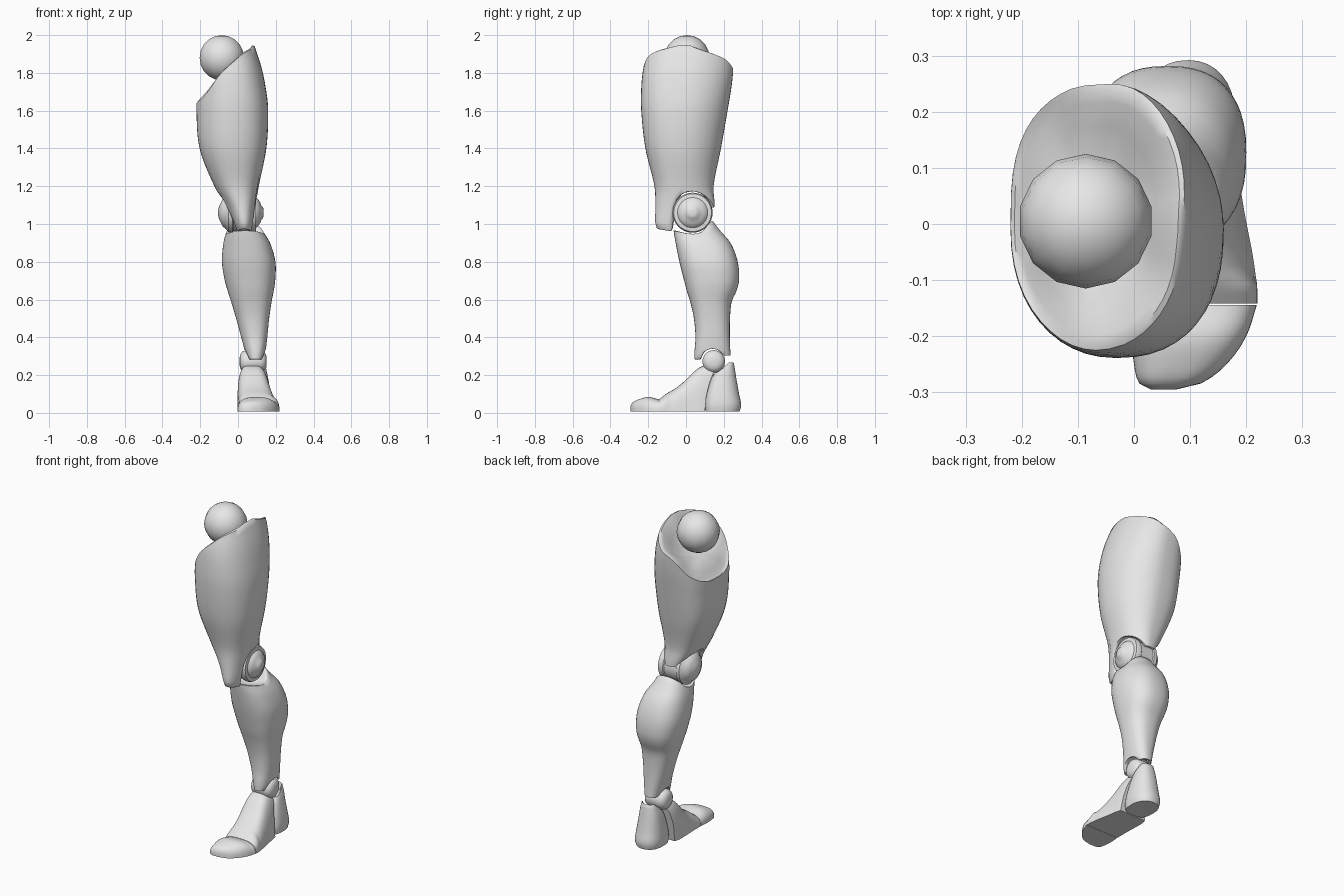
import bpy, bmesh, math
from math import cos, sin, pi, sqrt

if "Cube" in bpy.data.objects:
    bpy.data.objects.remove(bpy.data.objects["Cube"])

grey = bpy.data.materials.new("light grey")
grey.diffuse_color = (0.8, 0.8, 0.8, 1)
grey.use_nodes = True
grey.node_tree.nodes["Principled BSDF"].inputs["Base Color"].default_value = grey.diffuse_color


def finish(name, bm, angle=50):
    bmesh.ops.recalc_face_normals(bm, faces=bm.faces)
    me = bpy.data.meshes.new(name)
    bm.to_mesh(me)
    bm.free()
    me.materials.append(grey)
    ob = bpy.data.objects.new(name, me)
    bpy.context.collection.objects.link(ob)
    bpy.ops.object.select_all(action='DESELECT')
    ob.select_set(True)
    bpy.context.view_layer.objects.active = ob
    bpy.ops.object.shade_smooth_by_angle(angle=math.radians(angle))
    return ob


def interp(table, u):
    """Smooth lookup in rows (u, a, b, ...) sorted by u."""
    n = len(table)
    u = min(max(u, table[0][0]), table[-1][0])
    i = 0
    while i < n - 2 and u > table[i + 1][0]:
        i += 1
    p, q = table[i], table[i + 1]
    o, r = table[max(i - 1, 0)], table[min(i + 2, n - 1)]
    h = q[0] - p[0]
    t = (u - p[0]) / h
    out = []
    for k in range(1, len(p)):
        mp = (q[k] - o[k]) / (q[0] - o[0]) * h
        mq = (r[k] - p[k]) / (r[0] - p[0]) * h
        out.append((2*t**3 - 3*t*t + 1)*p[k] + (t**3 - 2*t*t + t)*mp
                   + (3*t*t - 2*t**3)*q[k] + (t**3 - t*t)*mq)
    return out


def power(v, e):
    return math.copysign(abs(v) ** e, v)


def skin(bm, rings):
    for a, b in zip(rings, rings[1:]):
        n = len(a)
        for i in range(n):
            j = (i + 1) % n
            bm.faces.new((a[i], a[j], b[j], b[i]))


DEEP = ((.06, -.03), (.13, .04), (.22, .3), (.5, .75), (.8, .97))
SHALLOW = ((.05, -.02), (.13, .07), (.3, .38), (.5, .72), (.8, .97))


def shell(name, table, low, high, low_ref, high_ref, low_cap, high_cap,
          corners, segs=48, steps=28, high_dish=DEEP):
    """Upright limb shell with shaped lower and upper rims, dished at both ends.
    Table rows are z, x0, x1, y0, y1; caps are (x, y, z) of the dish centre;
    corners are the roundness of back right, back left, front left, front right."""
    def at(z, a):
        x0, x1, y0, y1 = interp(table, z)
        e = corners[int(a / (pi/2) + 1e-6) % 4]
        return ((x0+x1)/2 + (x1-x0)/2*power(cos(a), e),
                (y0+y1)/2 + (y1-y0)/2*power(sin(a), e), z)
    angles = [2*pi*i/segs for i in range(segs)]
    lo = [low(*at(low_ref, a)[:2]) for a in angles]
    hi = [high(*at(high_ref, a)[:2]) for a in angles]
    body = [[at(l + (h-l)*k/steps, a) for a, l, h in zip(angles, lo, hi)]
            for k in range(steps + 1)]

    def dish(rim, c, profile):
        return [[(p[0]+(c[0]-p[0])*t, p[1]+(c[1]-p[1])*t, p[2]+(c[2]-p[2])*w)
                 for p in rim] for t, w in profile]
    rings = dish(body[0], low_cap, DEEP)[::-1] + body + dish(body[-1], high_cap, high_dish)
    bm = bmesh.new()
    vr = [[bm.verts.new(p) for p in ring] for ring in rings]
    skin(bm, vr)
    bm.faces.new(vr[0])
    bm.faces.new(vr[-1])
    return finish(name, bm)


def foot_part(name, table, e0=0.75, e1=0.75, steps=14, segs=24, base=0.008):
    """Flat-soled loft along y; rows are y, x0, x1, height, backward lean.
    Roundness runs from e0 at the front to e1 at the back."""
    bm = bmesh.new()
    rings = []
    y_a, y_b = table[0][0], table[-1][0]
    for k in range(steps + 1):
        y = y_a + (y_b - y_a)*k/steps
        e = e0 + (e1 - e0)*k/steps
        x0, x1, h, lean = interp(table, y)
        ring = []
        for i in range(segs + 1):
            a = pi*i/segs
            z = base + (h - base)*power(sin(a), e) if 0 < i < segs else base
            x = (x0+x1)/2 + (x1-x0)/2*power(cos(a), e)
            x -= max(0, x - x0)*0.8*z*(h > 0.1)
            ring.append(bm.verts.new((x, y + lean*z*z, z)))
        rings.append(ring)
    skin(bm, rings)
    bm.faces.new(rings[0])
    bm.faces.new(rings[-1])
    return finish(name, bm)


def hinge(name, profile, y, z, segs=32):
    """Lathe around the x axis; profile of (x, radius)."""
    bm = bmesh.new()
    rings = [[bm.verts.new((x, y + r*cos(2*pi*i/segs), z + r*sin(2*pi*i/segs)))
              for i in range(segs)] for x, r in profile]
    skin(bm, rings)
    bm.faces.new(rings[0])
    bm.faces.new(rings[-1])
    return finish(name, bm, 40)


def arch(y, cy, cz, r, front, back):
    """Rim height that clears a hinge of radius r."""
    edge = front if y < cy else back
    d = r*r - (y - cy)**2
    return max(edge, cz + sqrt(d)) if d > 0 else edge


# Hip ball
bm = bmesh.new()
bmesh.ops.create_uvsphere(bm, u_segments=14, v_segments=10, radius=0.12)
bmesh.ops.translate(bm, verts=bm.verts, vec=(-0.086, 0.005, 1.88))
finish("hip_ball", bm, 60)

# Thigh shell: slanted hip opening, knee plate in front, arch over the hinge
thigh = [(0.96, -0.008, 0.076, -0.148, 0.14), (1.0, -0.022, 0.083, -0.162, 0.145),
         (1.1, -0.065, 0.095, -0.162, 0.152), (1.2, -0.125, 0.11, -0.167, 0.146),
         (1.4, -0.203, 0.15, -0.215, 0.185), (1.6, -0.22, 0.16, -0.237, 0.22),
         (1.72, -0.215, 0.147, -0.237, 0.24), (1.83, -0.21, 0.124, -0.225, 0.25),
         (1.95, -0.20, 0.085, -0.19, 0.24)]
hip_rim = [(-0.215, 1.63), (-0.16, 1.72), (-0.1, 1.82), (0.0, 1.905),
           (0.06, 1.935), (0.13, 1.942)]
shell("thigh", thigh,
      lambda x, y: arch(y, 0.035, 1.06, 0.114, 0.97 - 0.15*min(0, y + 0.1), 1.09),
      lambda x, y: (interp(hip_rim, x)[0] - 0.3*max(0, y - 0.01)*max(0, min(1, (x+0.2)/0.2))
                    - 0.2*max(0, -0.06 - y)),
      1.1, 1.83, (0.02, 0.02, 1.2), (-0.085, 0.0, 1.74),
      (1.02, 0.64, 0.92, 0.85), high_dish=SHALLOW)

# Knee hinge with stepped round caps
hinge("knee_hinge", [(-0.105, 0.015), (-0.1, 0.035), (-0.09, 0.055), (-0.08, 0.075),
                     (-0.068, 0.082), (-0.05, 0.104), (-0.03, 0.104),
                     (-0.025, 0.098), (0.055, 0.098), (0.06, 0.104), (0.08, 0.106),
                     (0.094, 0.1), (0.096, 0.08), (0.105, 0.073), (0.117, 0.056),
                     (0.123, 0.038), (0.132, 0.03), (0.136, 0.015)], 0.035, 1.06)

# Shin shell with calf bulge and arch over the ankle
shin = [(0.28, 0.048, 0.135, 0.046, 0.237), (0.32, 0.038, 0.145, 0.045, 0.235),
        (0.4, 0.017, 0.155, 0.05, 0.232), (0.5, -0.01, 0.165, 0.042, 0.233),
        (0.59, -0.037, 0.178, 0.022, 0.242), (0.64, -0.053, 0.188, 0.006, 0.265),
        (0.7, -0.07, 0.197, -0.01, 0.281), (0.8, -0.085, 0.198, -0.035, 0.274),
        (0.9, -0.077, 0.17, -0.055, 0.236), (0.96, -0.062, 0.135, -0.065, 0.185),
        (1.02, -0.045, 0.115, -0.068, 0.138)]
shin_rim = [(-0.07, 0.965), (0.0, 0.948), (0.05, 0.955), (0.1, 0.99), (0.14, 1.015)]
shell("shin", shin,
      lambda x, y: arch(y, 0.14, 0.272, 0.068, 0.285, 0.305),
      lambda x, y: interp(shin_rim, y)[0],
      0.32, 1.02, (0.09, 0.14, 0.36), (0.035, 0.04, 0.93), (0.84, 0.8, 0.93, 0.8))

# Ankle hinge
hinge("ankle_hinge", [(0.008, 0.015), (0.011, 0.035), (0.022, 0.052), (0.04, 0.06),
                      (0.12, 0.06), (0.138, 0.052), (0.149, 0.035), (0.152, 0.015)],
      0.147, 0.272)

# Foot: instep, toe cap and heel
foot_part("instep", [(-0.142, 0.0, 0.22, 0.072, 0), (-0.1, 0.0, 0.219, 0.104, 0),
                     (-0.05, 0.0, 0.212, 0.134, 0), (0.0, -0.002, 0.202, 0.178, 0.1),
                     (0.045, -0.003, 0.194, 0.234, 0.3), (0.072, -0.002, 0.19, 0.255, 0.6),
                     (0.1, 0.006, 0.182, 0.237, 1.0)], 0.72, 0.52)
foot_part("toe_cap", [(-0.295, 0.03, 0.075, 0.036, 0), (-0.285, 0.01, 0.118, 0.054, 0),
                      (-0.25, 0.0, 0.165, 0.072, 0), (-0.2, -0.004, 0.2, 0.084, 0),
                      (-0.144, 0.0, 0.219, 0.072, 0)])
heel = [(0.008, 0.022, 0.175, 0.104, 0.284), (0.04, 0.016, 0.18, 0.102, 0.293),
        (0.1, 0.02, 0.174, 0.111, 0.281), (0.18, 0.03, 0.16, 0.136, 0.267),
        (0.23, 0.042, 0.15, 0.163, 0.259), (0.265, 0.055, 0.138, 0.183, 0.253)]
shell("heel", heel, lambda x, y: 0.008,
      lambda x, y: 0.215 + 0.05*min(1, max(0, (y-0.19)/0.035)),
      0.008, 0.265, (0.1, 0.2, 0.009), (0.098, 0.22, 0.21),
      (0.95, 0.85, 0.6, 0.6), segs=32, steps=12)
